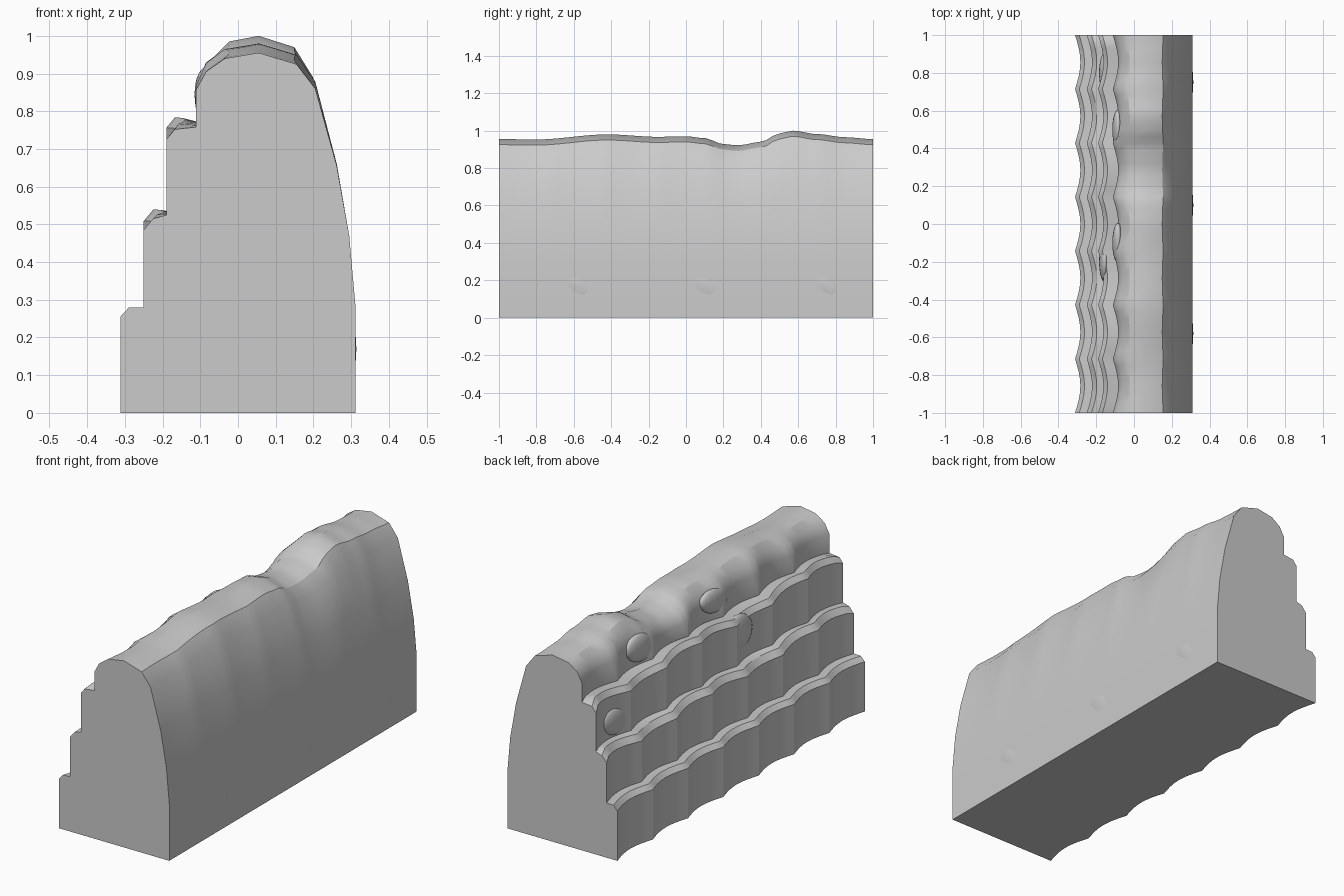
import bpy, bmesh, math

if "Cube" in bpy.data.objects:
    bpy.data.objects.remove(bpy.data.objects["Cube"])

# crest height along y
CREST = [(-1, .955), (-.8, .953), (-.42, .98), (-.15, .967), (0, .97), (.1, .96), (.2, .928), (.28, .922),
         (.4, .94), (.5, .985), (.57, 1.0), (.7, .982), (.85, .965), (1, .955)]


def crest(y):
    for (a, za), (b, zb) in zip(CREST, CREST[1:]):
        if y <= b + 1e-6:
            t = (y - a) / (b - a)
            return za + (zb - za) * t * t * (3 - 2 * t)
    return CREST[-1][1]


# cross-section: x, z, scallop weight, ledge wobble, crest weight
PROFILE = [
    (-.312, 0, 1, 0, 0), (-.312, .255, 1, 0, 0), (-.29, .279, 1, 0, 0), (-.25, .28, 1, 0, 0),
    (-.25, .485, 1, 1, 0), (-.225, .515, 1, 1, 0), (-.19, .525, 1, .3, 0),
    (-.19, .725, 1, 1.3, 0), (-.168, .752, 1, 1.3, 0), (-.112, .758, 1, .4, 0),
    (-.112, .855, 1, 0, .5), (-.085, .905, .8, 0, .9), (-.035, .94, .4, 0, 1), (.055, .955, 0, 0, 1),
    (.155, .925, -.2, 0, 1), (.205, .86, -.25, 0, .7), (.262, .655, -.15, 0, .2),
    (.295, .47, 0, 0, 0), (.311, .29, 0, 0, 0), (.311, 0, 0, 0, 0)]


def section(y):
    s = abs(math.sin(math.pi * 3.5 * (y + 1)))
    wob = .012 + .012 * math.sin(7 * y + .4)
    if abs(y) > .99:
        wob = 0
    rise = crest(y) - .955
    return [(x + .028 * s * w, y, z + wob * lw + rise * c) for x, z, w, lw, c in PROFILE]


# terraced cliff lofted along y
bm = bmesh.new()
N = 56
rings = [[bm.verts.new(p) for p in section(-1 + 2 * i / N)] for i in range(N + 1)]
n = len(PROFILE)
for a, b in zip(rings, rings[1:]):
    for j in range(n):
        k = (j + 1) % n
        bm.faces.new((a[j], a[k], b[k], b[j]))
bm.faces.new(rings[0])
bm.faces.new(rings[-1])
bmesh.ops.recalc_face_normals(bm, faces=bm.faces)
me = bpy.data.meshes.new("terraced_cliff")
bm.to_mesh(me)
bm.free()
cliff = bpy.data.objects.new("terraced_cliff", me)
bpy.context.collection.objects.link(cliff)
bpy.context.view_layer.objects.active = cliff
cliff.select_set(True)
bpy.ops.object.shade_smooth_by_angle(angle=math.radians(30))


def rock(name, loc, size, tilt=0):
    bpy.ops.mesh.primitive_uv_sphere_add(segments=20, ring_count=12, location=loc, rotation=(tilt, 0, 0))
    o = bpy.context.object
    o.name = name
    o.scale = size
    bpy.ops.object.shade_smooth()


# barely proud boulders at the foot of the smooth wall
for i, y in enumerate((-.58, .1, .75)):
    rock(f"foot_boulder_{i}", (.285, y, .17), (.029, .15, .085), -.6)

# rounded rocks bedded in the terrace walls
for i, (x, y, z, h) in enumerate(((-.155, .8, .6, .07), (-.155, -.2, .67, .09), (-.085, .5, .84, .07),
                                  (-.085, -.1, .85, .06))):
    rock(f"terrace_rock_{i}", (x, y, z), (.03, .11, h), .3)
